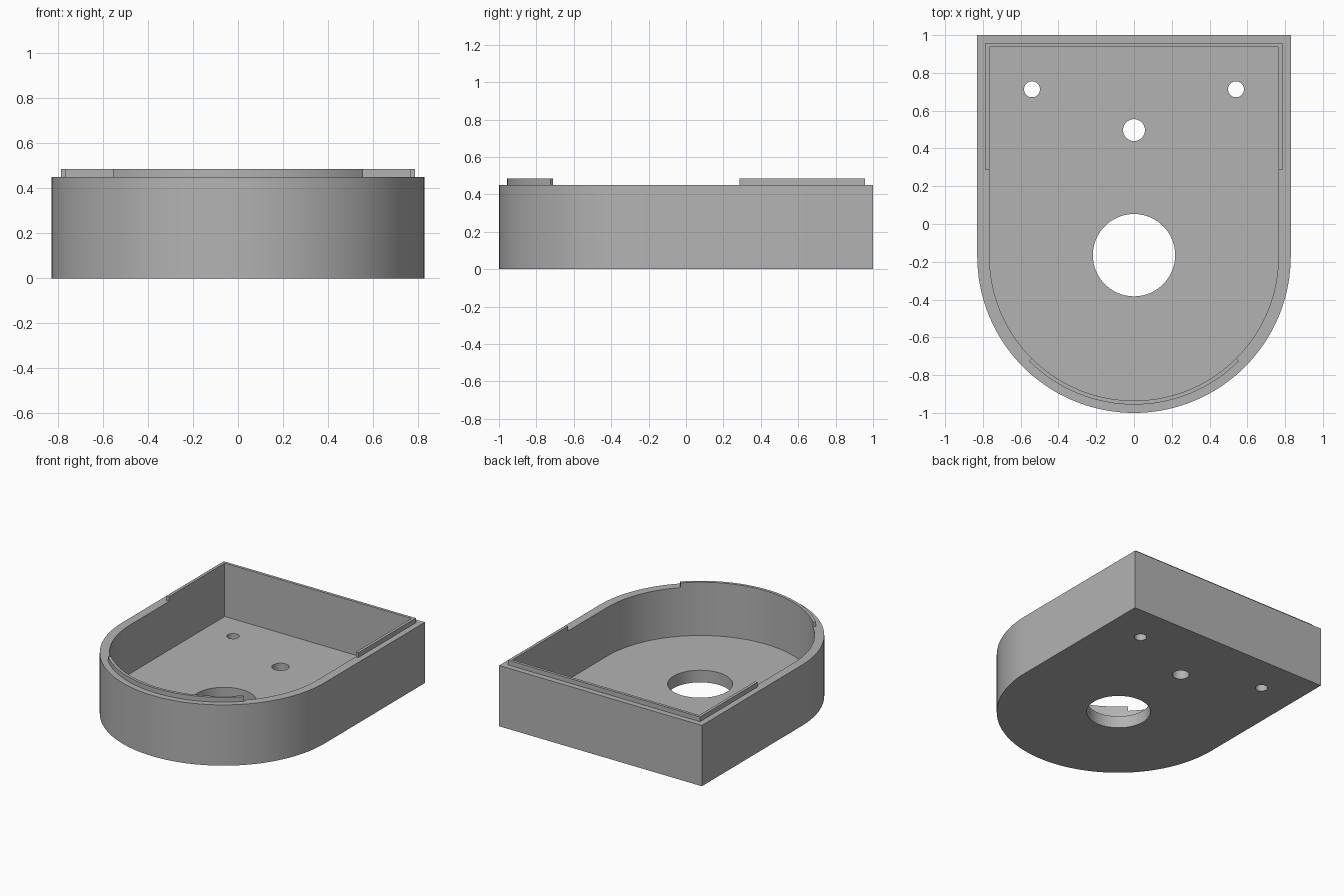
import bpy, bmesh, math

cube = bpy.data.objects.get("Cube")
if cube:
    bpy.data.objects.remove(cube, do_unlink=True)

ARC_Y = -0.17      # centre of the rounded front
OUTER_R, INNER_R, LIP_R = 0.83, 0.765, 0.786
BACK, INNER_BACK, LIP_BACK = 1.0, 0.937, 0.958
FLOOR, RIM, TOP = 0.09, 0.45, 0.485

grey = bpy.data.materials.new("plain grey")
grey.use_nodes = True
COLOR = (0.45, 0.45, 0.45, 1)
grey.diffuse_color = COLOR
grey.node_tree.nodes["Principled BSDF"].inputs["Base Color"].default_value = COLOR


def arc(r, start, end, steps, cx=0, cy=ARC_Y):
    angles = [math.radians(start + (end - start) * i / steps) for i in range(steps + 1)]
    return [(cx + r * math.cos(a), cy + r * math.sin(a)) for a in angles]


def prism(name, outline, z0, z1):
    """Extrude a counter-clockwise outline from z0 to z1."""
    bm = bmesh.new()
    base = bm.faces.new([bm.verts.new((x, y, z0)) for x, y in outline])
    side = bmesh.ops.extrude_face_region(bm, geom=[base], use_keep_orig=True)
    verts = [v for v in side["geom"] if isinstance(v, bmesh.types.BMVert)]
    bmesh.ops.translate(bm, verts=verts, vec=(0, 0, z1 - z0))
    bmesh.ops.recalc_face_normals(bm, faces=bm.faces)
    mesh = bpy.data.meshes.new(name)
    bm.to_mesh(mesh)
    bm.free()
    mesh.materials.append(grey)
    obj = bpy.data.objects.new(name, mesh)
    bpy.context.collection.objects.link(obj)
    return obj


def d_shape(r, back):
    return arc(r, -180, 0, 72) + [(r, back), (-r, back)]


def cut(target, cutter):
    mod = target.modifiers.new(cutter.name, "BOOLEAN")
    mod.operation = "DIFFERENCE"
    mod.solver = "EXACT"
    mod.object = cutter
    bpy.ops.object.select_all(action="DESELECT")
    bpy.context.view_layer.objects.active = target
    target.select_set(True)
    bpy.ops.object.modifier_apply(modifier=mod.name)
    bpy.data.objects.remove(cutter, do_unlink=True)


# Open tray with a rounded front
tray = prism("tray", d_shape(OUTER_R, BACK), 0, RIM)
cut(tray, prism("cavity_cutter", d_shape(INNER_R, INNER_BACK), FLOOR, 1))

# Holes through the floor: x, y, radius
for x, y, r in [(0, -0.165, 0.218), (0, 0.497, 0.058),
                (-0.54, 0.713, 0.042), (0.54, 0.713, 0.042)]:
    cut(tray, prism("hole_cutter", arc(r, 0, 354, 59, x, y), -0.2, FLOOR + 0.1))

# Raised lip around the back corners
LIP_END = 0.286
back_lip = prism("back_lip", [
    (LIP_R, LIP_END), (LIP_R, LIP_BACK), (-LIP_R, LIP_BACK), (-LIP_R, LIP_END),
    (-INNER_R, LIP_END), (-INNER_R, INNER_BACK), (INNER_R, INNER_BACK), (INNER_R, LIP_END),
], RIM, TOP)

# Raised lip along the front curve
front_lip = prism("front_lip",
                  arc(LIP_R, -135, -45, 36) + arc(INNER_R, -45, -135, 36), RIM, TOP)

# Smooth curves with crisp edges
bpy.ops.object.select_all(action="DESELECT")
for obj in (tray, back_lip, front_lip):
    obj.select_set(True)
bpy.context.view_layer.objects.active = tray
bpy.ops.object.shade_smooth_by_angle(angle=math.radians(30))
